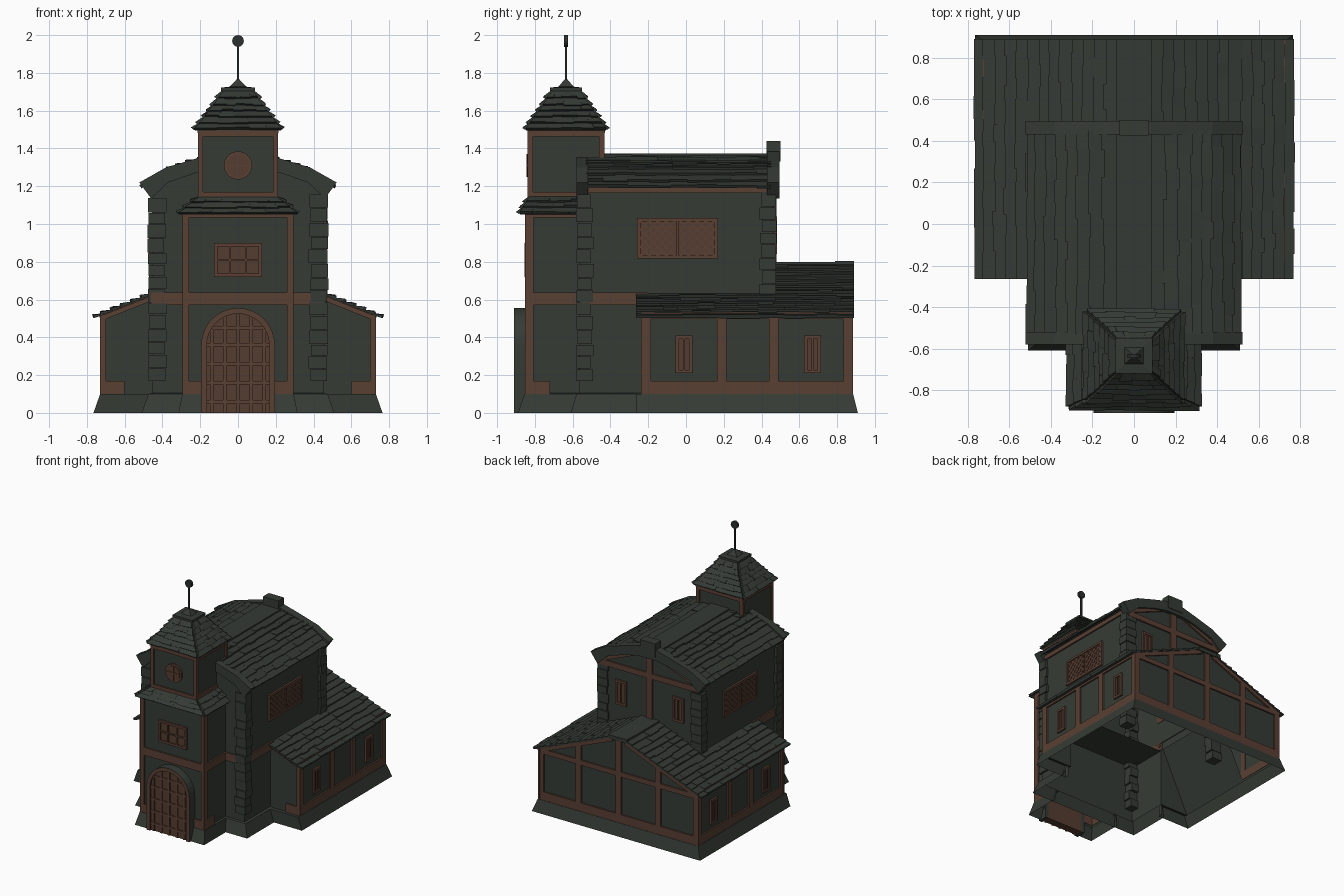
import bpy, bmesh, math, random
from mathutils import Matrix, Vector

if "Cube" in bpy.data.objects:
    bpy.data.objects.remove(bpy.data.objects["Cube"])
random.seed(4)

def material(name, col):
    m = bpy.data.materials.new(name)
    m.diffuse_color = (*col, 1)
    m.use_nodes = True
    m.node_tree.nodes["Principled BSDF"].inputs["Base Color"].default_value = m.diffuse_color
    return m

WALL = material("grey green wall", (0.036, 0.044, 0.036))
ROOF = material("dark slate", (0.034, 0.042, 0.035))
TRIM = material("brown timber", (0.100, 0.050, 0.033))
PANE = material("deep brown panel", (0.088, 0.045, 0.029))
METAL = material("dark metal", (0.024, 0.029, 0.027))

def mesh(name, mat, verts, faces, M=Matrix()):
    bm = bmesh.new()
    vs = [bm.verts.new(M @ Vector(v)) for v in verts]
    for f in faces:
        bm.faces.new([vs[i] for i in f])
    bmesh.ops.recalc_face_normals(bm, faces=bm.faces)
    me = bpy.data.meshes.new(name)
    bm.to_mesh(me)
    bm.free()
    me.materials.append(mat)
    ob = bpy.data.objects.new(name, me)
    bpy.context.collection.objects.link(ob)
    return ob

HEX = [(0, 1, 2, 3), (4, 5, 6, 7), (0, 1, 5, 4), (1, 2, 6, 5), (2, 3, 7, 6), (3, 0, 4, 7)]

def hexes(name, mat, cells, M=Matrix()):
    """Each cell is eight corners: four below, four above."""
    verts = [v for c in cells for v in c]
    faces = [[8 * k + i for i in f] for k in range(len(cells)) for f in HEX]
    return mesh(name, mat, verts, faces, M)

def boxes(name, mat, dims, M=Matrix()):
    return hexes(name, mat, [[(x, y, z) for z in (c, d) for x, y in ((x0, a), (x1, a), (x1, b), (x0, b))]
                             for x0, x1, a, b, c, d in dims], M)

def bars(name, mat, segs, M, depth=0.013):
    """Flat timbers (x0, z0, x1, z1, width) lying on a wall plane."""
    cells = []
    for x0, z0, x1, z1, w in segs:
        p, q = Vector((x0, 0, z0)), Vector((x1, 0, z1))
        n = (q - p).normalized().cross(Vector((0, 1, 0))) * w / 2
        cells.append([v + Vector((0, y, 0)) for y in (0.003, -depth) for v in (p - n, q - n, q + n, p + n)])
    return hexes(name, mat, cells, M)

def prism(name, mat, pts, y0, y1, skip=()):
    """Outline in x, z drawn out along y; skip lists 'front', 'back' or 'base' as left open."""
    n, low = len(pts), min(p[1] for p in pts)
    verts = [(x, y, z) for y in (y0, y1) for x, z in pts]
    faces = [f for f, s in ((range(n), 'front'), (range(n, 2 * n), 'back')) if s not in skip]
    for i in range(n):
        j = (i + 1) % n
        if not ('base' in skip and pts[i][1] == low and pts[j][1] == low):
            faces.append((i, j, n + j, n + i))
    return mesh(name, mat, verts, faces)

def rings(name, mat, levels, cap=False, sides=(0, 1, 2, 3)):
    """Stacked rectangles (half x, front y, back y, z)."""
    verts = [p for h, a, b, z in levels for p in ((-h, a, z), (h, a, z), (h, b, z), (-h, b, z))]
    faces = [(4 * k + i, 4 * k + (i + 1) % 4, 4 * k + 4 + (i + 1) % 4, 4 * k + 4 + i)
             for k in range(len(levels) - 1) for i in sides]
    if cap:
        faces.append([len(verts) - 4 + i for i in range(4)])
    return mesh(name, mat, verts, faces)

def lerp(profile, t):
    f = min(max(t, 0), 1) * (len(profile) - 1)
    i = min(int(f), len(profile) - 2)
    return [a + (b - a) * (f - i) for a, b in zip(profile[i], profile[i + 1])]

def tiles(name, P, rows, n):
    """Overlapping slates on the surface P(u along, v down)."""
    cells = []
    for r in range(rows):
        cuts = [0] + [(k + random.uniform(-.25, .25) + .25 * (r % 2)) / n for k in range(1, n)] + [1]
        for u0, u1 in zip(cuts, cuts[1:]):
            v0, v1 = r / rows, (r + 1.1 + random.uniform(-.1, .14)) / rows
            v1 = min(v1, 1 - random.uniform(0, .02))
            a, b, c, d = P(u0, v0), P(u1, v0), P(u1, v1), P(u0, v1)
            nrm = (b - a).cross(d - a).normalized()
            nrm *= 1 if nrm.z > 0 else -1
            t = random.uniform(.017, .026)
            cells.append([a, b, c + nrm * .003, d + nrm * .003, a + nrm * .008, b + nrm * .008, c + nrm * t, d + nrm * t])
    return hexes(name, ROOF, cells)

def slope(profile, y0, y1, s):
    def P(u, v):
        x, z = lerp(profile, v)
        return Vector((s * x, y0 + u * (y1 - y0), z))
    return P

def hip(profile, side):
    def P(u, v):
        h, a, b, z = lerp(profile, v)
        c = [(-h, a), (h, a), (h, b), (-h, b)]
        p, q = Vector((*c[side], z)), Vector((*c[(side + 1) % 4], z))
        return p.lerp(q, u)
    return P

def sym(half):
    return half + [(-x, z) for x, z in reversed(half)]

def front(y): return Matrix.Translation((0, y, 0))
def back(y): return front(y) @ Matrix.Rotation(math.pi, 4, 'Z')
def flank(x, s): return Matrix.Diagonal((s, 1, 1, 1)) @ Matrix.Translation((x, 0, 0)) @ Matrix.Rotation(math.pi / 2, 4, 'Z')

def window(name, M, cx, cz, w, h, cols, rows):
    x0, x1, z0, z1 = cx - w / 2, cx + w / 2, cz - h / 2, cz + h / 2
    bars(name + "_pane", PANE, [(x0, cz, x1, cz, h)], M, .006)
    f = .018
    segs = [(x0, z, x1, z, f) for z in (z0 + f / 2, z1 - f / 2)] + [(x, z0, x, z1, f) for x in (x0 + f / 2, x1 - f / 2)]
    segs += [(x0 + w * k / cols, z0, x0 + w * k / cols, z1, .01) for k in range(1, cols)]
    segs += [(x0, z0 + h * k / rows, x1, z0 + h * k / rows, .01) for k in range(1, rows)]
    bars(name + "_frame", TRIM, segs, M, .016)

# hollow plinths, open where the volumes join
rings("annex_plinth", WALL, [(.765, -.265, .91, 0), (.73, -.235, .885, .1), (.715, -.225, .87, .105)], sides=(1, 2, 3))
rings("nave_plinth", WALL, [(.51, -.61, -.25, 0), (.475, -.58, -.23, .1), (.455, -.565, -.225, .105)], sides=(0, 1, 3))
rings("tower_plinth", WALL, [(.315, -.89, -.58, 0), (.295, -.855, -.57, .1), (.28, -.84, -.565, .105)], sides=(0, 1, 3))
for s, nm in ((1, "right"), (-1, "left")):
    prism("annex_front_plinth_" + nm, WALL, [(s * .47, 0), (s * .765, 0), (s * .73, .1), (s * .47, .1)], -.262, -.23, ('base', 'back'))
    prism("annex_front_wall_" + nm, WALL, [(s * .455, .08), (s * .715, .08), (s * .715, .515), (s * .455, .62)], -.225, -.215)

# hollow wall bodies
prism("nave_upper_walls", WALL, sym([(.455, .56), (.455, 1.2), (.38, 1.27), (.25, 1.315), (.09, 1.345)]), -.565, .465, ('base',))
prism("nave_lower_walls", WALL, sym([(.455, .08), (.455, .56)]), -.565, -.22, ('base', 'back'))
prism("annex_walls", WALL, sym([(.715, .08), (.715, .515), (.08, .775)]), .46, .87, ('base', 'front'))
for s, nm in ((1, "right"), (-1, "left")):
    prism("annex_side_" + nm, WALL, [(s * .455, .08), (s * .715, .08), (s * .715, .515), (s * .455, .62)][1:], -.225, .46, ('front', 'back'))
prism("tower_lower_walls", WALL, sym([(.28, .08), (.28, 1.08)]), -.84, -.565, ('base', 'back'))
boxes("tower_upper_walls", WALL, [(-.2, .2, -.825, -.445, 1.08, 1.5)])

# timber framing
bars("tower_front_frame", TRIM, [(-.275, .1, -.275, 1.06, .03), (.275, .1, .275, 1.06, .03), (-.29, .605, .29, .605, .065),
     (-.29, .135, .29, .135, .07), (-.29, 1.05, .29, 1.05, .03)], front(-.84))
bars("nave_front_frame", TRIM, [(-.46, .605, .46, .605, .065)], front(-.565))
for nm, M, a, b in (("front", front(-.825), -.21, .21), ("back", back(-.445), -.21, .21),
                    ("right", flank(.2, 1), -.835, -.435), ("left", flank(.2, -1), -.835, -.435)):
    bars("tower_upper_frame_" + nm, TRIM, [(a, 1.155, b, 1.155, .03), (a, 1.48, b, 1.48, .035),
         (a + .013, 1.14, a + .013, 1.5, .026), (b - .013, 1.14, b - .013, 1.5, .026)], M)
for s, nm in ((1, "right"), (-1, "left")):
    bars("tower_frame_" + nm, TRIM, [(-.83, .1, -.83, 1.06, .045), (-.85, .605, -.56, .605, .065),
         (-.85, .135, -.72, .135, .07), (-.85, 1.05, -.56, 1.05, .03)], flank(.28, s))
    bars("nave_frame_" + nm, TRIM, [(-.56, .605, -.2, .605, .065), (-.53, 1.182, .43, 1.182, .035)], flank(.455, s))
    bars("annex_frame_" + nm, TRIM, [(y, .1, y, .53, .05) for y in (-.21, .19, .465, .86)] +
         [(-.235, .135, .885, .135, .07), (-.235, .515, .885, .515, .035)], flank(.715, s))
    for k, y in enumerate((-.01, .67)):
        window(f"annex_window_{nm}_{k}", flank(.715, s), y, .31, .09, .2, 2, 1)
    # latticed nave windows
    M = flank(.455, s)
    window("nave_window_" + nm, M, -.045, .925, .43, .215, 2, 1)
    a, lat = .09, []
    for cy in (-.15, .06):
        for k in range(-3, 4):
            c = k * .045
            x0, x1 = max(-a, -a - c), min(a, a - c)
            lat += [(cy + m * x0, .925 + x0 + c, cy + m * x1, .925 + x1 + c, .009) for m in (1, -1)]
    bars("nave_lattice_" + nm, TRIM, lat, M, .011)
bars("annex_front_frame", TRIM, [(x, .1, x, .52, .03) for x in (-.715, .715)] +
     [(s * .73, .135, s * .6, .135, .07) for s in (1, -1)] +
     [(s * .725, .5, s * .45, .61, .025) for s in (1, -1)], front(-.225))
bars("annex_back_frame", TRIM, [(x, .1, x, .79 - .37 * max(abs(x), .04), .05) for x in (-.705, -.36, 0, .36, .705)] +
     [(-.73, .135, .73, .135, .07), (-.73, .5, .73, .5, .04)] +
     [(s * .73, .5, s * .06, .77, .035) for s in (1, -1)], back(.87))
bars("nave_back_frame", TRIM, [(0, .8, 0, 1.34, .055), (-.455, 1.15, .455, 1.15, .045)] +
     [(s * .45, 1.17, s * .08, 1.32, .03) for s in (1, -1)], back(.465))
for s, nm in ((1, "a"), (-1, "b")):
    window("nave_back_window_" + nm, back(.465), s * .26, .94, .1, .2, 2, 1)

# tower windows
window("tower_window", front(-.84), 0, .81, .255, .18, 3, 2)
def disc(r, cz, n=20):
    return [(r * math.cos(2 * math.pi * k / n), cz + r * math.sin(2 * math.pi * k / n)) for k in range(n)]
prism("round_window_rim", TRIM, disc(.075, 1.31), -.838, -.82)
prism("round_window_pane", PANE, disc(.06, 1.31), -.841, -.83)
bars("round_window_cross", TRIM, [(-.06, 1.31, .06, 1.31, .012), (0, 1.25, 0, 1.37, .012)], front(-.825), .02)

# arched door
def arch(r, n=16):
    return [(r, 0)] + [(r * math.cos(math.pi * k / n), .36 + r * math.sin(math.pi * k / n)) for k in range(n + 1)] + [(-r, 0)]
ring = prism("door_surround", WALL, arch(.195) + arch(.165)[::-1], -.91, -.83)
ring.data.materials.append(TRIM)
for p in ring.data.polygons:
    p.material_index = int(p.normal.y < -.5)
prism("door_panel", PANE, arch(.17), -.893, -.83)
def half(r2): return math.sqrt(max(.165 ** 2 - r2 ** 2, 0))
bars("door_bars", TRIM, [(x, 0, x, .36 + half(x), .018) for x in (-.14, -.07, 0, .07, .14)] +
     [(-half(max(z - .36, 0)), z, half(max(z - .36, 0)), z, .018) for z in (.06, .16, .26, .36, .45)], front(-.893), .008)

# corner stones
stones = []
for s in (1, -1):
    for y, d in ((-.578, 1), (.478, -1)):
        z, k = .17, 0
        while z < 1.11:
            h = random.uniform(.06, .08)
            lx, ly = (.098, .075) if k % 2 else (.088, .088)
            j = random.uniform(-.004, .004)
            stones.append((s * (.475 + j - lx), s * (.475 + j), min(y, y + d * ly) + j, max(y, y + d * ly) + j, z, z + h - .004))
            z, k = z + h, k + 1
boxes("corner_stones", WALL, stones)

# gable copings
coping = [(.46, 1.135), (.522, 1.22), (.38, 1.30), (.21, 1.35), (.08, 1.385)]
under = [(.08, 1.30), (.21, 1.275), (.37, 1.22)]
outline = sym(coping) + [(-x, z) for x, z in reversed(under)] + under
prism("front_coping", WALL, outline, -.58, -.52)
prism("back_coping", WALL, outline, .43, .495)
boxes("coping_cap", WALL, [(-.07, .07, .425, .5, 1.33, 1.44)])

# slate roofs
nave = [(.07, 1.355), (.25, 1.324), (.38, 1.278), (.51, 1.185)]
for s, nm in ((1, "right"), (-1, "left")):
    tiles("nave_roof_" + nm, slope(nave, -.53, .45, s), 8, 9)
    tiles("annex_roof_outer_" + nm, slope([(.45, .625), (.765, .498)], -.265, .89, s), 6, 11)
    tiles("annex_roof_inner_" + nm, slope([(.07, .78), (.45, .625)], .46, .89, s), 7, 4)
boxes("ridge_slates", ROOF, [(-.085, .085, -.45, .44, 1.345, 1.374), (-.085, .085, .46, .8, .77, .8), (-.085, .085, .79, .89, .772, .804)])

skirt = [(.205, -.83, -.55, 1.14), (.255, -.85, -.55, 1.10), (.315, -.88, -.55, 1.05)]
spire = [(.075, -.705, -.565, 1.705), (.128, -.757, -.513, 1.625), (.175, -.8, -.47, 1.565), (.23, -.848, -.422, 1.495)]
rings("skirt_base", ROOF, skirt[::-1])
rings("tower_roof_base", ROOF, spire[::-1], True)
boxes("tower_eave", TRIM, [(-.215, .215, -.84, -.43, 1.483, 1.498)])
for side in range(4):
    tiles(f"tower_roof_{side}", hip(spire, side), 6, 5)
    if side != 2:
        tiles(f"skirt_roof_{side}", hip(skirt, side), 3, 7 if side == 0 else 5)

# finial
rings("tower_cap", ROOF, [(.09, -.72, -.55, 1.705), (.09, -.72, -.55, 1.722), (.045, -.675, -.595, 1.727), (.008, -.643, -.627, 1.765)], True)
boxes("finial_pole", METAL, [(-.006, .006, -.641, -.629, 1.74, 1.96)])
prism("finial_disc", METAL, disc(.031, 1.969, 16), -.645, -.625)
